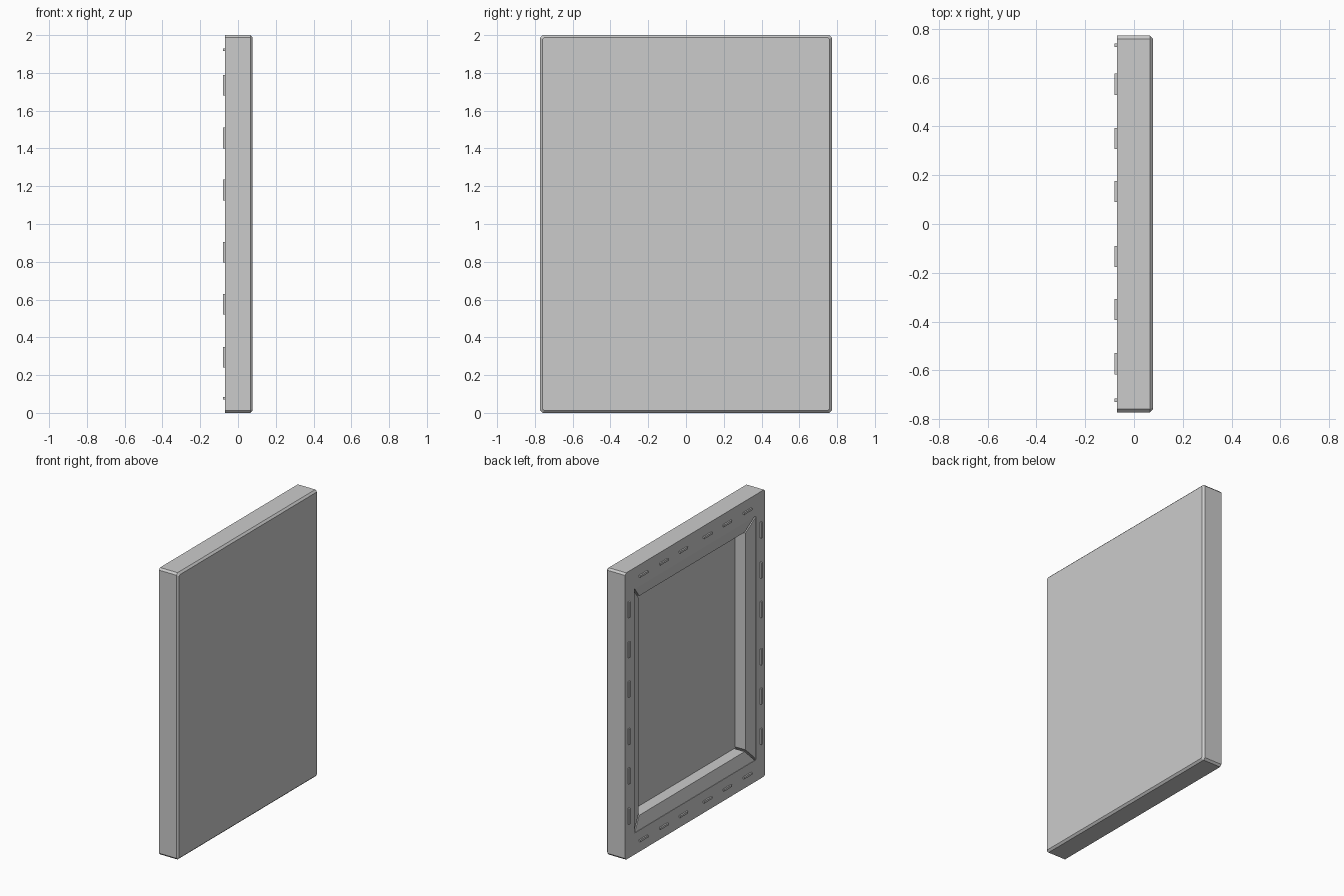
import bpy, bmesh
from mathutils import Vector

if "Cube" in bpy.data.objects:
    bpy.data.objects.remove(bpy.data.objects["Cube"])

CZ = 1.0  # height of the panel centre


def finish(name, bm):
    bmesh.ops.recalc_face_normals(bm, faces=bm.faces)
    me = bpy.data.meshes.new(name)
    bm.to_mesh(me)
    bm.free()
    ob = bpy.data.objects.new(name, me)
    bpy.context.collection.objects.link(ob)
    return ob


def ring(bm, x, hy, hz, c):
    """Rectangle in the YZ plane with clipped corners."""
    pts = [(hy, hz - c), (hy - c, hz), (c - hy, hz), (-hy, hz - c),
           (-hy, c - hz), (c - hy, -hz), (hy - c, -hz), (hy, c - hz)]
    return [bm.verts.new((x, y, CZ + z)) for y, z in pts]


def loft(bm, rings):
    for a, b in zip(rings, rings[1:]):
        n = len(a)
        for i in range(n):
            bm.faces.new((a[i], a[(i + 1) % n], b[(i + 1) % n], b[i]))


# Stretched cloth: front panel, chamfered rim and strip folded over the back
bm = bmesh.new()
rings = [ring(bm, *r) for r in [
    (0.036, 0.762, 0.99, 0.01),
    (-0.066, 0.762, 0.99, 0.01),
    (-0.066, 0.67, 0.85, 0.003),
    (-0.07, 0.67, 0.85, 0.003),
    (-0.07, 0.772, 1.0, 0.013),
    (0.065, 0.772, 1.0, 0.013),
    (0.078, 0.759, 0.987, 0.008)]]
loft(bm, rings)
bm.faces.new(rings[0])
bm.faces.new(rings[-1])
finish("canvas", bm)

# Stretcher bars: one mitred profile (x, half width, half height)
PROFILE = [(-0.067, 0.757, 0.987), (-0.067, 0.67, 0.85), (-0.046, 0.59, 0.765),
           (0.035, 0.59, 0.765), (0.035, 0.757, 0.987)]
GAP = 0.009


def bar(name, vertical, side):
    bm = bmesh.new()
    ends = []
    for s in (-1, 1):
        if vertical:
            pts = [(x, side * hy, CZ + s * (hz - GAP)) for x, hy, hz in PROFILE]
        else:
            pts = [(x, s * (hy - GAP), CZ + side * hz) for x, hy, hz in PROFILE]
        ends.append([bm.verts.new(p) for p in pts])
    loft(bm, ends)
    for e in ends:
        bm.faces.new(e)
    finish(name, bm)


for side, label in ((-1, "near"), (1, "far")):
    bar("side_bar_" + label, True, side)
for side, label in ((-1, "bottom"), (1, "top")):
    bar(label + "_bar", False, side)


# Staples along the folded strip
def staple(name, y, z, sy, sz):
    bm = bmesh.new()
    bmesh.ops.create_cube(bm, size=1)
    bmesh.ops.scale(bm, vec=Vector((0.014, sy, sz)), verts=bm.verts)
    bmesh.ops.translate(bm, vec=Vector((-0.073, y, z)), verts=bm.verts)
    finish(name, bm)


for y in (-0.722, 0.733):
    for i, z in enumerate((0.295, 0.575, 0.85, 1.18, 1.455, 1.735)):
        staple(f"side_staple_{i}", y, z, 0.014, 0.11)
for z in (0.078, 1.922):
    for i, y in enumerate((-0.573, -0.35, -0.133, 0.133, 0.35, 0.573)):
        staple(f"end_staple_{i}", y, z, 0.087, 0.014)
